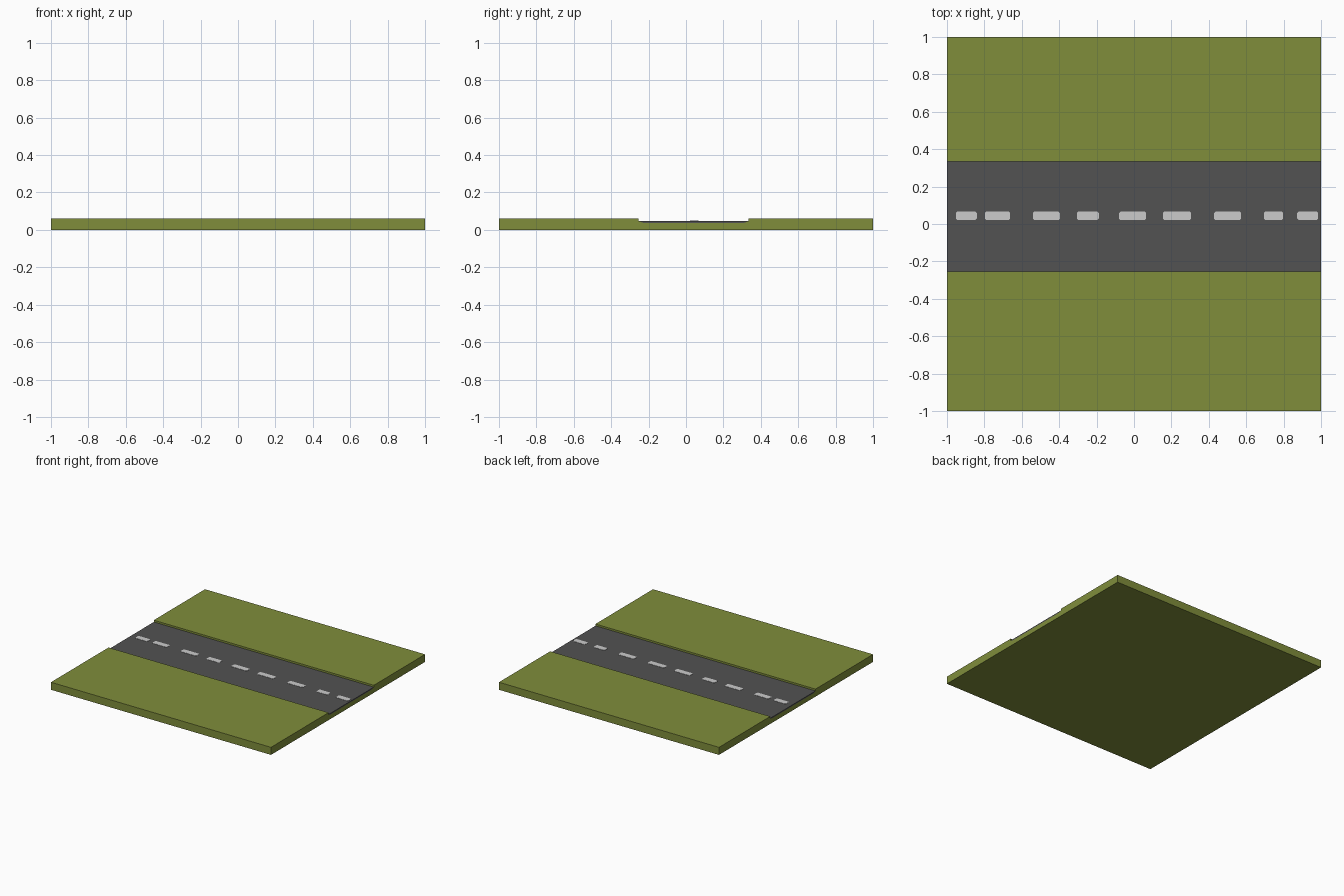
import bpy, bmesh

if "Cube" in bpy.data.objects:
    bpy.data.objects.remove(bpy.data.objects["Cube"])

def material(name, rgb):
    m = bpy.data.materials.new(name)
    m.diffuse_color = (*rgb, 1)
    m.use_nodes = True
    m.node_tree.nodes["Principled BSDF"].inputs["Base Color"].default_value = m.diffuse_color
    return m

grass_mat = material("grass_green", (0.214, 0.268, 0.044))
asphalt_mat = material("asphalt_grey", (0.084, 0.084, 0.084))
paint_mat = material("line_paint", (0.60, 0.60, 0.60))

def add_object(name, bm, mat):
    bmesh.ops.recalc_face_normals(bm, faces=bm.faces)
    me = bpy.data.meshes.new(name)
    bm.to_mesh(me)
    bm.free()
    me.materials.append(mat)
    ob = bpy.data.objects.new(name, me)
    bpy.context.collection.objects.link(ob)
    return ob

def prism(bm, points, offset):
    """Extrude a closed outline along the offset."""
    face = bm.faces.new([bm.verts.new(p) for p in points])
    ext = bmesh.ops.extrude_face_region(bm, geom=[face])
    verts = [g for g in ext["geom"] if isinstance(g, bmesh.types.BMVert)]
    bmesh.ops.translate(bm, verts=verts, vec=offset)

TOP, ROAD_TOP, ROAD_BOTTOM = 0.062, 0.047, 0.037
Y0, Y1, TAPER = -0.253, 0.335, 0.025

# Grass slab with a shallow channel for the road
bed = [(Y1, ROAD_TOP), (Y1 - TAPER, ROAD_BOTTOM), (Y0 + TAPER, ROAD_BOTTOM), (Y0, ROAD_TOP)]
profile = [(-1, 0), (1, 0), (1, TOP), (Y1, TOP)] + bed + [(Y0, TOP), (-1, TOP)]
bm = bmesh.new()
prism(bm, [(-1, y, z) for y, z in profile], (2, 0, 0))
add_object("grass_slab", bm, grass_mat)

# Asphalt strip lying in the channel
bm = bmesh.new()
prism(bm, [(-1, y, z) for y, z in bed], (2, 0, 0))
add_object("road", bm, asphalt_mat)

# Hand-painted, uneven centre dashes with clipped corners
dashes = [(-0.952, -0.84), (-0.797, -0.663), (-0.54, -0.396), (-0.305, -0.188), (-0.08, 0.064),
          (0.155, 0.305), (0.428, 0.572), (0.695, 0.797), (0.872, 0.984)]
a, b, c = 0.021, 0.067, 0.008
bm = bmesh.new()
for l, r in dashes:
    outline = [(l + c, a), (r - c, a), (r, a + c), (r, b - c),
               (r - c, b), (l + c, b), (l, b - c), (l, a + c)]
    prism(bm, [(x, y, ROAD_TOP - 0.001) for x, y in outline], (0, 0, 0.003))
add_object("centre_line_dashes", bm, paint_mat)
